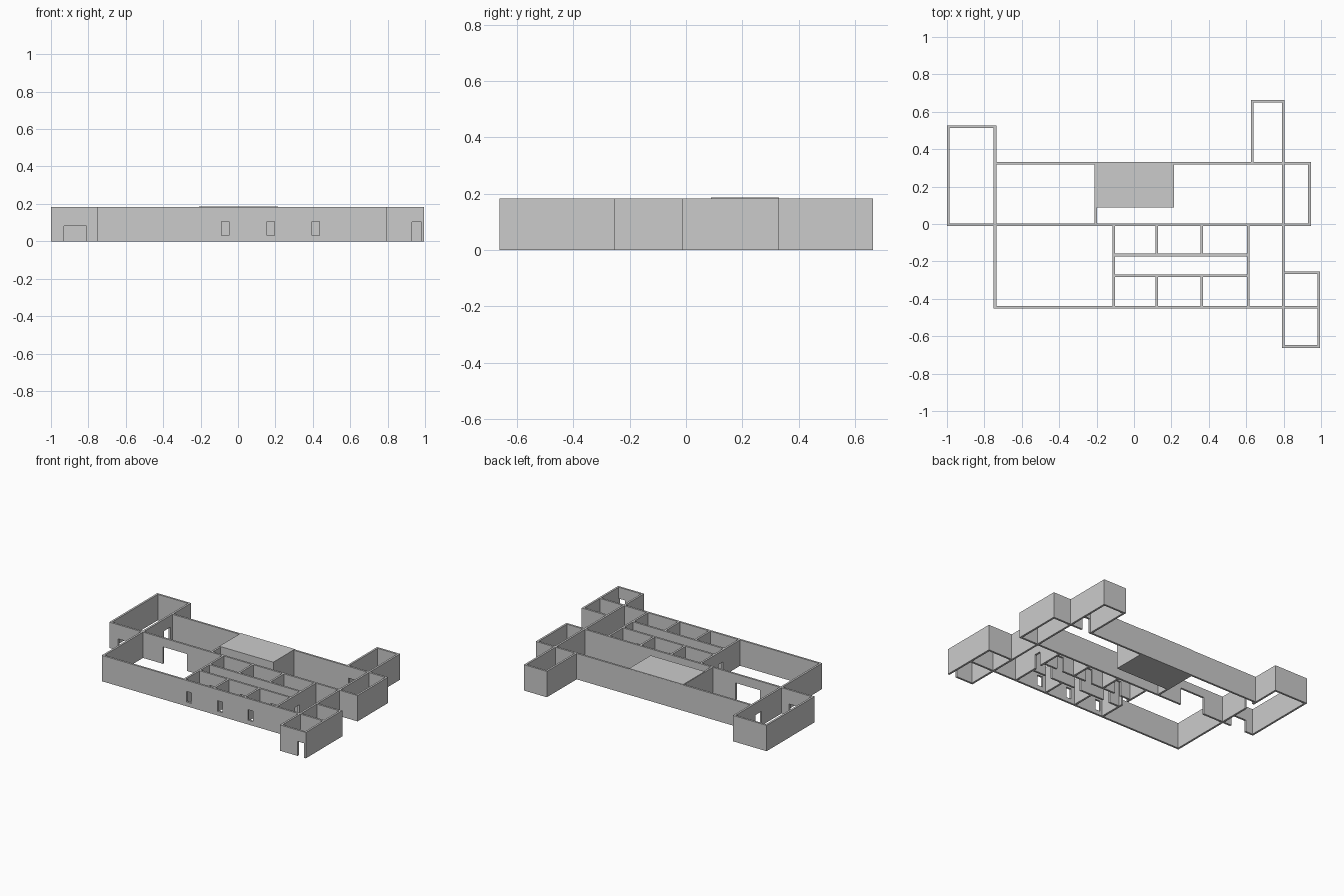
import bpy, bmesh
from mathutils import Vector

if "Cube" in bpy.data.objects:
    bpy.data.objects.remove(bpy.data.objects["Cube"])

H = 0.183   # wall height
T = 0.014   # wall thickness


def wall(name, axis, pos, a, b, openings=()):
    """Wall running along axis from a to b, centred on pos.
    Each opening is (start, end, sill, head)."""
    us = sorted({a, b, *[v for o in openings for v in o[:2]]})
    zs = sorted({0.0, H, *[v for o in openings for v in o[2:]]})
    bm = bmesh.new()

    def point(u, z):
        return (u, pos - T / 2, z) if axis == 'x' else (pos - T / 2, u, z)

    grid = {(u, z): bm.verts.new(point(u, z)) for u in us for z in zs}
    for u0, u1 in zip(us, us[1:]):
        for z0, z1 in zip(zs, zs[1:]):
            um, zm = (u0 + u1) / 2, (z0 + z1) / 2
            if any(o[0] < um < o[1] and o[2] < zm < o[3] for o in openings):
                continue
            bm.faces.new([grid[u0, z0], grid[u1, z0], grid[u1, z1], grid[u0, z1]])
    # thicken the pierced elevation, then merge flat cells
    ext = bmesh.ops.extrude_face_region(bm, geom=bm.faces[:], use_keep_orig=True)
    moved = [g for g in ext['geom'] if isinstance(g, bmesh.types.BMVert)]
    bmesh.ops.translate(bm, verts=moved, vec=Vector((0, T, 0) if axis == 'x' else (T, 0, 0)))
    loose = [v for v in bm.verts if not v.link_faces]
    bmesh.ops.delete(bm, geom=loose, context='VERTS')
    bmesh.ops.dissolve_limit(bm, angle_limit=0.01, verts=bm.verts[:], edges=bm.edges[:])
    bmesh.ops.recalc_face_normals(bm, faces=bm.faces[:])
    mesh = bpy.data.meshes.new(name)
    bm.to_mesh(mesh)
    bm.free()
    obj = bpy.data.objects.new(name, mesh)
    bpy.context.collection.objects.link(obj)
    return obj


def door(c, w=0.05, h=0.1):
    return (c - w / 2, c + w / 2, 0.0, h)


def window(c):
    return (c - 0.02, c + 0.02, 0.03, 0.105)


# Long east-west walls
wall("middle_wall", 'x', -0.005, -1, 0.945,
     [door(-0.87, 0.12, 0.083), door(-0.485, 0.19, 0.12)])
wall("north_wall", 'x', 0.324, -0.75, 0.945, [door(0.675, 0.06)])
wall("south_wall", 'x', -0.446, -0.75, 0.995,
     [window(-0.067), window(0.175), window(0.415)])

# West wing
wall("west_wing_outer", 'y', -0.993, -0.012, 0.526)
wall("west_wing_north", 'x', 0.519, -1, -0.736)
wall("west_wing_inner", 'y', -0.743, -0.012, 0.526, [door(0.26, 0.07)])
wall("south_hall_west", 'y', -0.743, -0.453, 0.002)

# East spine and wings
wall("east_spine", 'y', 0.798, -0.662, 0.664)
wall("north_wing_west", 'y', 0.632, 0.317, 0.664)
wall("north_wing_end", 'x', 0.657, 0.625, 0.805)
wall("east_room_end", 'y', 0.938, -0.012, 0.331)
wall("southeast_outer", 'y', 0.988, -0.662, -0.254)
wall("southeast_north", 'x', -0.261, 0.791, 0.995)
wall("southeast_front", 'x', -0.655, 0.791, 0.995, [door(0.957, 0.054, 0.103)])

# Small rooms on both sides of the corridor
wall("rooms_west", 'y', -0.109, -0.453, 0.002, [door(-0.222)])
wall("rooms_east", 'y', 0.611, -0.453, 0.002, [door(-0.222)])
room_doors = [door(x) for x in (0.0, 0.24, 0.48)]
wall("corridor_north", 'x', -0.166, -0.109, 0.611, room_doors)
wall("corridor_south", 'x', -0.277, -0.109, 0.611, room_doors)
for i, x in enumerate((0.122, 0.363)):
    wall(f"north_partition_{i}", 'y', x, -0.166, -0.005)
    wall(f"south_partition_{i}", 'y', x, -0.446, -0.277)

# Closed block against the north wall with a short return wall
bpy.ops.mesh.primitive_cube_add(size=1, location=(0.003, 0.209, 0.093))
block = bpy.context.object
block.name = "solid_block"
block.scale = (0.424, 0.242, 0.186)
wall("block_return_wall", 'y', -0.204, -0.005, 0.324)
